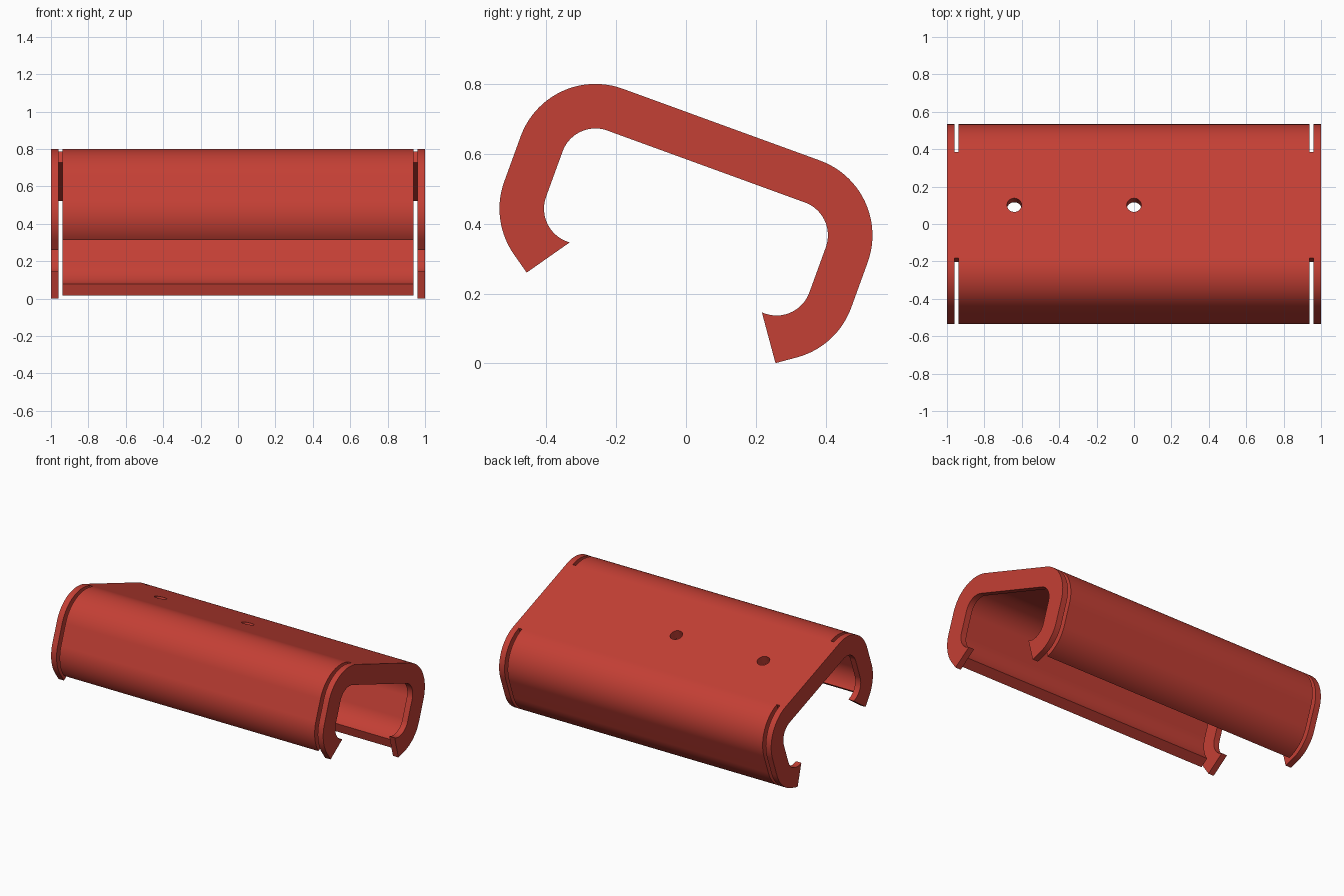
import bpy, bmesh
from math import sin, cos, asin, radians, degrees
from mathutils import Matrix, Vector

cube = bpy.data.objects.get("Cube")
if cube:
    bpy.data.objects.remove(cube)

# Section sizes, in the untilted frame (u across, v up)
HALF_W, WALL = 0.301, 0.138
R_OUT, R_MID, R_IN = 0.2275, 0.164, 0.1
SWEEP, TIP = 55, 0.064
CLIP_X, BODY_X = 0.96, 0.937
TILT = radians(-20)


def arc(cu, cv, r, start, end):
    n = max(4, round(abs(end - start) / 4))
    angles = [radians(start + (end - start) * i / n) for i in range(n + 1)]
    return [(cu + r * cos(a), cv + r * sin(a)) for a in angles]


def side(r, sweep):
    """Right half of the section: upper corner, wall, lower corner."""
    return arc(HALF_W, 0, r, 90, 0) + arc(HALF_W, -WALL, r, 0, -sweep)


def mirror(points):
    return [(-u, v) for u, v in reversed(points)]


def extrude(name, points, x0, x1):
    """Prism of a (u, v) outline along x."""
    bm = bmesh.new()
    face = bm.faces.new([bm.verts.new((x0, u, v)) for u, v in points])
    new = bmesh.ops.extrude_face_region(bm, geom=[face])["geom"]
    moved = [g for g in new if isinstance(g, bmesh.types.BMVert)]
    bmesh.ops.translate(bm, verts=moved, vec=(x1 - x0, 0, 0))
    bmesh.ops.recalc_face_normals(bm, faces=bm.faces)
    mesh = bpy.data.meshes.new(name)
    bm.to_mesh(mesh)
    bm.free()
    obj = bpy.data.objects.new(name, mesh)
    bpy.context.collection.objects.link(obj)
    return obj


def cut(target, cutter):
    cutter.hide_render = True
    mod = target.modifiers.new("cut", "BOOLEAN")
    mod.operation, mod.solver, mod.object = "DIFFERENCE", "EXACT", cutter
    bpy.context.view_layer.objects.active = target
    bpy.ops.object.modifier_apply(modifier=mod.name)
    bpy.data.objects.remove(cutter)


# Full-length channel with the thick section of the end clips
end = radians(-SWEEP)
radial = Vector((cos(end), sin(end)))
tangent = Vector((sin(end), -cos(end)))
low = Vector((HALF_W, -WALL))
outer = side(R_OUT, SWEEP) + [tuple(low + radial * R_OUT + tangent * TIP)]
inner = side(R_IN, SWEEP + degrees(asin(TIP / R_IN)))
half = outer + inner[::-1]
channel = extrude("channel_cover", half + mirror(half), -1, 1)

# Thin the wall between the end clips
pocket = side(R_MID, 90)
cut(channel, extrude("pocket_cutter", pocket + mirror(pocket), -CLIP_X, CLIP_X))

# Shorten the lips between the end clips
lip = [tuple(low + radial * r + tangent * t)
       for r, t in ((0.05, 0), (0.3, 0), (0.3, 0.15), (0.05, 0.15))]
for outline in (lip, mirror(lip)):
    cut(channel, extrude("lip_cutter", outline, -CLIP_X, CLIP_X))

# Slots that free the clips from the side walls
slot = [(HALF_W, -0.6), (0.7, -0.6), (0.7, 0.4), (HALF_W, 0.4)]
for outline in (slot, mirror(slot)):
    for s in (-1, 1):
        cut(channel, extrude("slot_cutter", outline, s * BODY_X, s * CLIP_X))

# Two screw holes through the top plate
for x in (-0.64, 0):
    bpy.ops.mesh.primitive_cylinder_add(vertices=32, radius=0.039, depth=0.2,
                                        location=(x, 0, 0.2))
    cut(channel, bpy.context.object)

# Tilt into place
channel.data.transform(Matrix.Translation((0, 0.0235, 0.4696))
                       @ Matrix.Rotation(TILT, 4, "X"))

# Red finish
red = bpy.data.materials.new("red_plastic")
red.use_nodes = True
colour = (0.55, 0.05, 0.035, 1)
red.diffuse_color = colour
red.node_tree.nodes["Principled BSDF"].inputs["Base Color"].default_value = colour
channel.data.materials.clear()
channel.data.materials.append(red)

bpy.ops.object.select_all(action="DESELECT")
channel.select_set(True)
bpy.context.view_layer.objects.active = channel
bpy.ops.object.shade_smooth_by_angle(angle=radians(25))
normals = channel.modifiers.new("weighted_normals", "WEIGHTED_NORMAL")
normals.keep_sharp = True
